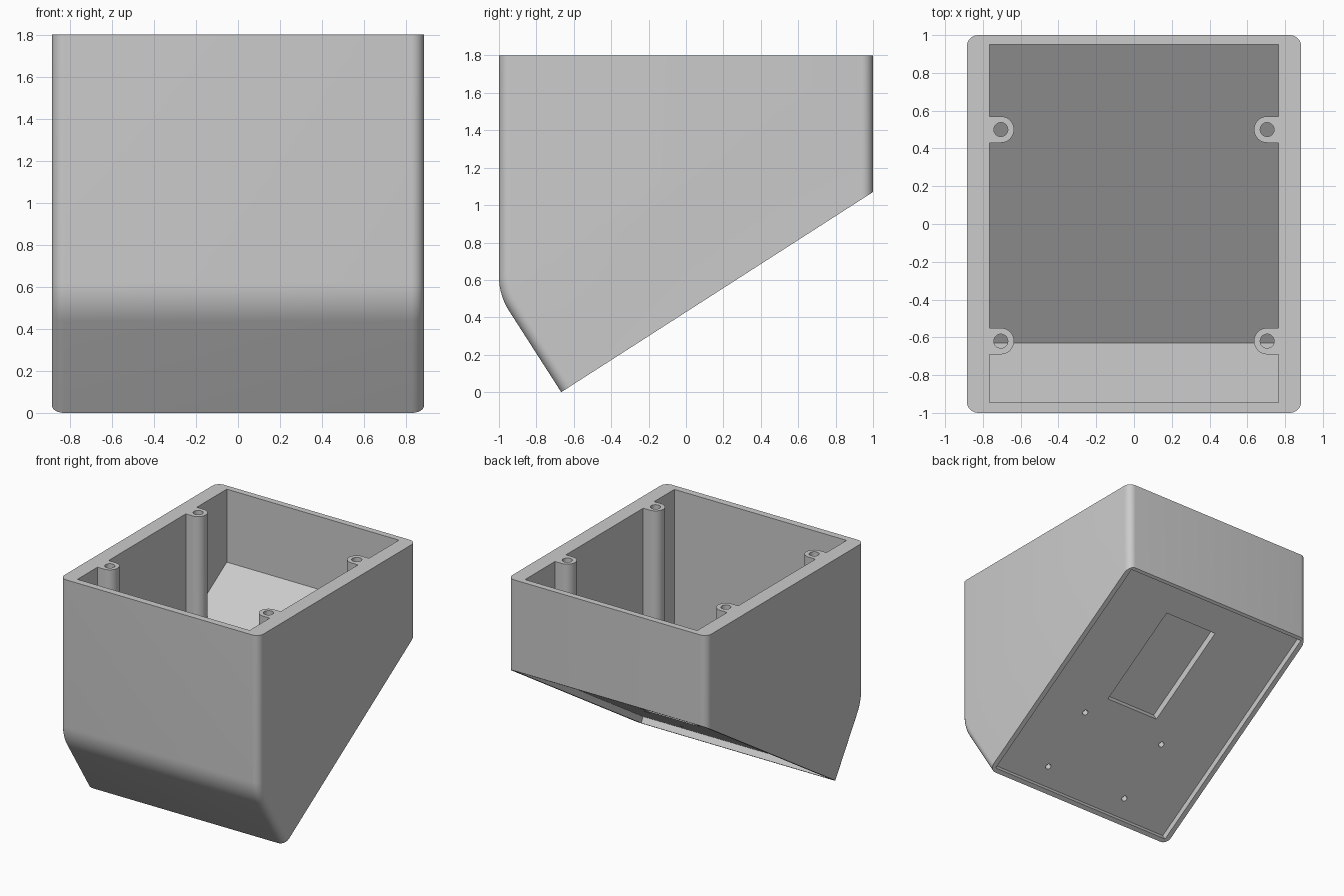
import bpy, bmesh, math
from mathutils import Matrix, Vector

cube = bpy.data.objects.get("Cube")
if cube:
    bpy.data.objects.remove(cube, do_unlink=True)

# Main dimensions
HALF_X, TOP, BACK_Z, TOE_Y = 0.885, 1.8, 1.07, -0.667
TILT = math.atan2(BACK_Z, 1 - TOE_Y)
SLOPE_LEN = math.hypot(BACK_Z, 1 - TOE_Y)

grey = bpy.data.materials.new("plain_grey")
grey.use_nodes = True
grey.diffuse_color = (0.6, 0.6, 0.6, 1)
grey.node_tree.nodes["Principled BSDF"].inputs["Base Color"].default_value = grey.diffuse_color


def make_object(name, bm):
    bmesh.ops.recalc_face_normals(bm, faces=bm.faces)
    mesh = bpy.data.meshes.new(name)
    bm.to_mesh(mesh)
    bm.free()
    mesh.materials.append(grey)
    obj = bpy.data.objects.new(name, mesh)
    bpy.context.collection.objects.link(obj)
    return obj


def prism(points, direction):
    """Extrude a closed outline along a vector."""
    bm = bmesh.new()
    face = bm.faces.new([bm.verts.new(p) for p in points])
    new = bmesh.ops.extrude_face_region(bm, geom=[face], use_keep_orig=True)["geom"]
    verts = [g for g in new if isinstance(g, bmesh.types.BMVert)]
    bmesh.ops.translate(bm, verts=verts, vec=direction)
    return bm


def cylinder(name, radius, depth, matrix):
    bm = bmesh.new()
    bmesh.ops.create_cone(bm, cap_ends=True, segments=32, radius1=radius,
                          radius2=radius, depth=depth, matrix=matrix)
    return make_object(name, bm)


def cut(target, cutter):
    """Subtract the cutter, then discard it."""
    mod = target.modifiers.new("cut", 'BOOLEAN')
    mod.operation, mod.solver, mod.object = 'DIFFERENCE', 'EXACT', cutter
    bpy.context.view_layer.objects.active = target
    bpy.ops.object.modifier_apply(modifier=mod.name)
    bpy.data.objects.remove(cutter, do_unlink=True)


# Outer body: side profile with a soft bend low on the front
bend_r, turn = 0.34, TILT
bend_z = (TOE_Y + 1) / math.tan(TILT) + bend_r * math.tan(turn / 2)
bend = [(-1 + bend_r - bend_r * math.cos(a), bend_z - bend_r * math.sin(a))
        for a in (turn * i / 8 for i in range(9))]
profile = [(1, TOP), (-1, TOP)] + bend + [(TOE_Y, 0), (1, BACK_Z)]
bm = prism([(-HALF_X, y, z) for y, z in profile], (2 * HALF_X, 0, 0))


def is_corner_edge(edge):
    a, b = (v.co for v in edge.verts)
    on_side = abs(a.x - b.x) < 1e-4
    on_top = min(a.z, b.z) > TOP - 1e-4
    on_underside = abs(a.y - b.y) > 1
    return on_side and not on_top and not on_underside


bmesh.ops.bevel(bm, geom=[e for e in bm.edges if is_corner_edge(e)], offset=0.06,
                offset_type='OFFSET', segments=8, profile=0.5, affect='EDGES')
body = make_object("enclosure_body", bm)

# Cavity, open at the top, with a tilted floor and a tilted front toe
inner = [(0.95, 2), (-0.945, 2), (-0.945, 0.69), (-0.63, 0.2), (0.95, 1.214)]
cavity = make_object("cavity_cutter",
                     prism([(-0.765, y, z) for y, z in inner], (1.53, 0, 0)))

# Screw posts joined to the side walls, each with a bore down to the floor
for side in (-1, 1):
    for y in (0.5, -0.62):
        x, r = 0.705, 0.07
        arc = [(x - r * math.sin(a), y + r * math.cos(a))
               for a in (math.pi * i / 20 for i in range(21))]
        outline = arc + [(0.83, y - r), (0.83, y + r)]
        post = make_object("post_cutter",
                           prism([(side * px, py, -0.2) for px, py in outline], (0, 0, 2.4)))
        cut(post, cylinder("bore_cutter", 0.037, 4,
                           Matrix.Translation((side * x, y, 1))))
        cut(cavity, post)
cut(body, cavity)

# Underside frame: x across, y down the slope from the back edge, z outward
under = Matrix.Translation((0, 1, BACK_Z)) @ Matrix((
    (1, 0, 0),
    (0, -math.cos(TILT), math.sin(TILT)),
    (0, -math.sin(TILT), -math.cos(TILT)))).to_4x4()


def under_box(name, x0, x1, s0, s1, depth):
    corners = [(x0, s0), (x1, s0), (x1, s1), (x0, s1)]
    out = under.to_3x3() @ Vector((0, 0, depth + 0.1))
    return make_object(name, prism([under @ Vector((x, s, -depth)) for x, s in corners], out))


# Shallow recess, rectangular pocket and four blind holes in the underside
cut(body, under_box("recess_cutter", -0.845, 0.845, 0.025, SLOPE_LEN - 0.035, 0.05))
cut(body, under_box("pocket_cutter", -0.177, 0.306, 0.26, 1.09, 0.11))
for x in (0.41, -0.35):
    for s in (1.265, 1.788):
        cut(body, cylinder("hole_cutter", 0.022, 0.2,
                           under @ Matrix.Translation((x, s, 0))))

# Smooth rounded corners, crisp flat edges
bpy.ops.object.select_all(action='DESELECT')
body.select_set(True)
bpy.context.view_layer.objects.active = body
bpy.ops.object.shade_smooth_by_angle(angle=math.radians(25))
